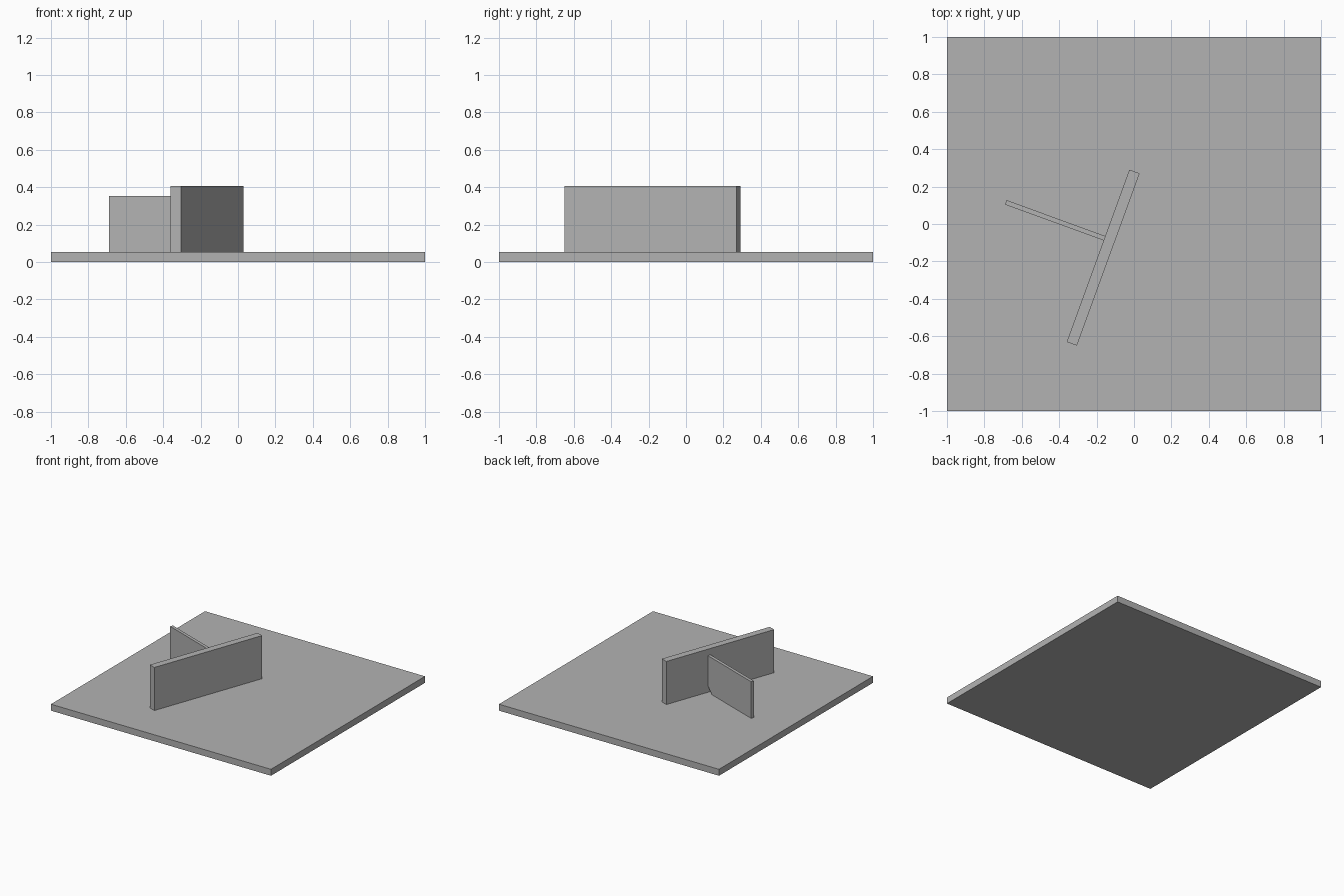
import bpy
import bmesh
import math
from mathutils import Matrix

cube = bpy.data.objects.get("Cube")
if cube:
    bpy.data.objects.remove(cube, do_unlink=True)

# One plain grey for every part
grey = bpy.data.materials.new("plain_grey")
grey.use_nodes = True
COLOUR = (0.448, 0.448, 0.448, 1)
grey.diffuse_color = COLOUR
grey.node_tree.nodes["Principled BSDF"].inputs["Base Color"].default_value = COLOUR


def plate(name, profile, thickness, matrix):
    """Extrude an (x, z) outline by thickness, centred on local y."""
    bm = bmesh.new()
    face = bm.faces.new([bm.verts.new((x, -thickness / 2, z)) for x, z in profile])
    grown = bmesh.ops.extrude_face_region(bm, geom=[face])
    verts = [v for v in grown["geom"] if isinstance(v, bmesh.types.BMVert)]
    bmesh.ops.translate(bm, verts=verts, vec=(0, thickness, 0))
    bmesh.ops.recalc_face_normals(bm, faces=bm.faces)
    mesh = bpy.data.meshes.new(name)
    bm.to_mesh(mesh)
    bm.free()
    mesh.materials.append(grey)
    obj = bpy.data.objects.new(name, mesh)
    obj.matrix_world = matrix
    bpy.context.collection.objects.link(obj)
    return obj


def rectangle(x0, x1, z0, z1):
    return [(x0, z0), (x1, z0), (x1, z1), (x0, z1)]


FLOOR = 0.053
WALL_T = 0.058
CHAMFER = 0.053

# Square base plate
plate("base_plate", rectangle(-1, 1, 0, FLOOR), 2, Matrix())

# Upright wall, turned on the base
wall_frame = Matrix.Translation((-0.165, -0.18, 0)) @ Matrix.Rotation(math.radians(70), 4, "Z")
plate("upright_wall", rectangle(-0.49, 0.49, FLOOR, 0.407), WALL_T, wall_frame)

# Thin rib square to the wall, with its lower inner corner clipped
inner, outer, top = WALL_T / 2, 0.59, 0.354
rib_frame = wall_frame @ Matrix.Translation((0.1, 0, 0)) @ Matrix.Rotation(math.radians(90), 4, "Z")
rib_profile = [(inner + CHAMFER, FLOOR), (outer, FLOOR), (outer, top),
               (inner, top), (inner, FLOOR + CHAMFER)]
plate("support_rib", rib_profile, 0.025, rib_frame)
